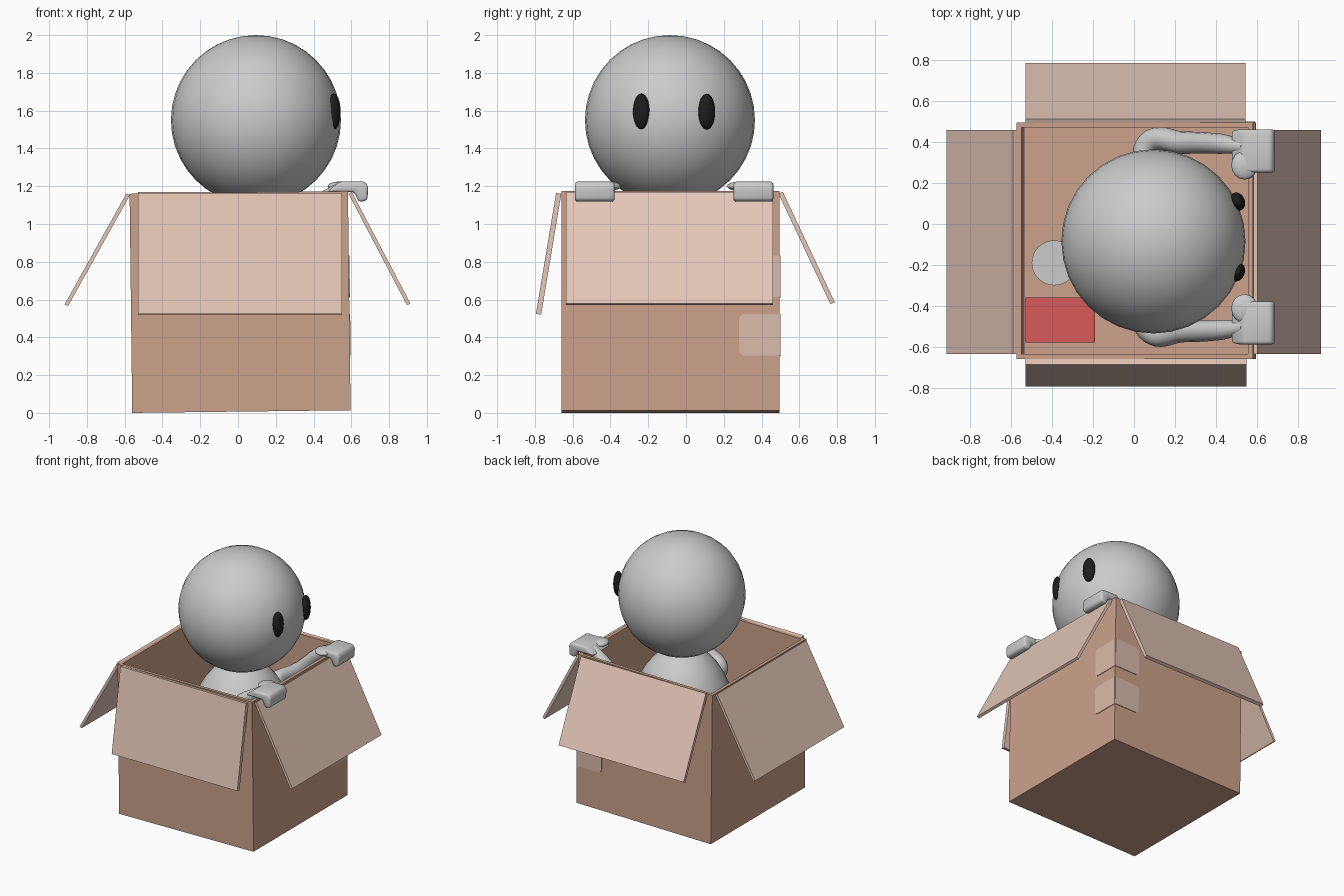
import bpy, bmesh, math
from mathutils import Matrix, Vector

if "Cube" in bpy.data.objects:
    bpy.data.objects.remove(bpy.data.objects["Cube"], do_unlink=True)


def material(name, rgb):
    m = bpy.data.materials.new(name)
    m.use_nodes = True
    m.diffuse_color = (*rgb, 1)
    m.node_tree.nodes["Principled BSDF"].inputs["Base Color"].default_value = (*rgb, 1)
    return m


CARD = material("cardboard", (0.6, 0.36, 0.255))
FLAP = material("pale cardboard", (0.78, 0.57, 0.48))
TAPE = material("tape", (0.71, 0.5, 0.41))
GREY = material("grey", (0.6, 0.6, 0.6))
BLACK = material("black", (0.012, 0.012, 0.012))
RED = material("red", (0.69, 0.1, 0.1))

# the carton leans very slightly
TILT = Matrix.Translation((0.018, -0.082, 0.007)) @ Matrix.Rotation(-0.012, 4, 'Y')
HALF, HEIGHT, WALL = 0.578, 1.16, 0.035


def finish(bm, name, mat, matrix=None, smooth=False):
    if matrix:
        bm.transform(matrix)
    bmesh.ops.recalc_face_normals(bm, faces=bm.faces)
    me = bpy.data.meshes.new(name)
    bm.to_mesh(me)
    bm.free()
    me.materials.append(mat)
    ob = bpy.data.objects.new(name, me)
    bpy.context.collection.objects.link(ob)
    for p in me.polygons:
        p.use_smooth = smooth
    return ob


def prism(name, points, direction, mat, matrix=None, smooth=False):
    """Extrude a flat outline along a direction."""
    bm = bmesh.new()
    face = bm.faces.new([bm.verts.new(p) for p in points])
    new = bmesh.ops.extrude_face_region(bm, geom=[face])["geom"]
    verts = [v for v in new if isinstance(v, bmesh.types.BMVert)]
    bmesh.ops.translate(bm, verts=verts, vec=direction)
    return finish(bm, name, mat, matrix, smooth)


def block(name, low, high, mat, matrix=None):
    (x0, y0, z0), (x1, y1, z1) = low, high
    outline = [(x0, y0, z0), (x1, y0, z0), (x1, y1, z0), (x0, y1, z0)]
    return prism(name, outline, (0, 0, z1 - z0), mat, matrix)


def ellipsoid(name, centre, radii, mat, segments=32, turn=0):
    bm = bmesh.new()
    bmesh.ops.create_uvsphere(bm, u_segments=segments, v_segments=segments // 2 + 4, radius=1)
    m = Matrix.Translation(centre) @ Matrix.Rotation(turn, 4, 'Z') @ Matrix.Diagonal((*radii, 1))
    return finish(bm, name, mat, m, True)


# open carton: a cube hollowed from its top face
bm = bmesh.new()
bmesh.ops.create_cube(bm, size=1)
bm.transform(Matrix.Translation((0, 0, HEIGHT / 2)) @ Matrix.Diagonal((2 * HALF, 2 * HALF, HEIGHT, 1)))
bm.normal_update()
top = max(bm.faces, key=lambda f: f.calc_center_median().z)
for step in (WALL, 0.001):
    bmesh.ops.inset_region(bm, faces=[top], thickness=step)
bmesh.ops.translate(bm, verts=list(top.verts), vec=(0, 0, WALL - HEIGHT))
finish(bm, "carton", CARD, TILT)


# folded-out flaps: hinge and tip are (outward coordinate, height)
def flap(name, axis, hinge, tip, start, end, thick):
    a, b = Vector(hinge), Vector(tip)
    d = (b - a).normalized()
    n = Vector((-d.y, d.x))
    n *= thick * (1 if n.y > 0 else -1)
    corners = [a, b, b + n, a + n]
    if axis == 'X':
        points, along = [(c.x, start, c.y) for c in corners], (0, end - start, 0)
    else:
        points, along = [(start, c.x, c.y) for c in corners], (end - start, 0, 0)
    return prism(name, points, along, FLAP)


flap("left_flap", 'X', (0.585, 1.16), (0.895, 0.57), -0.635, 0.46, 0.02)
flap("right_flap", 'X', (-0.573, 1.152), (-0.9, 0.565), -0.635, 0.46, 0.02)
flap("front_flap", 'Y', (-0.66, 1.16), (-0.767, 0.52), -0.53, 0.55, 0.028)
flap("back_flap", 'Y', (0.49, 1.16), (0.765, 0.575), -0.53, 0.545, 0.025)


# tape strips wrapped round the back left corner, rounded at the free ends
def strip_outline(z0, z1, length, r=0.03):
    pts = [(0, z1), (0, z0)]
    for cz, begin in ((z0 + r, -90), (z1 - r, -180)):
        for i in range(5):
            t = math.radians(begin - 22.5 * i)
            pts.append((r - length + r * math.cos(t), cz + r * math.sin(t)))
    return pts


for name, z0, z1 in (("lower", 0.29, 0.51), ("upper", 0.6, 0.82)):
    outline = strip_outline(z0, z1, 0.215)
    prism(name + "_tape_side", [(HALF, HALF + s, z) for s, z in outline], (0.004, 0, 0), TAPE, TILT)
    prism(name + "_tape_back", [(HALF + s, HALF, z) for s, z in outline], (0, 0.004, 0), TAPE, TILT)

# things lying on the carton floor
block("red_book", (-0.53, -0.58, 0.045), (-0.19, -0.36, 0.09), RED)
block("book_label", (-0.5, -0.55, 0.089), (-0.3, -0.42, 0.094), RED)
bm = bmesh.new()
bmesh.ops.create_cone(bm, cap_ends=True, segments=32, radius1=0.11, radius2=0.11, depth=0.03)
finish(bm, "disc", GREY, Matrix.Translation((-0.39, -0.19, 0.06)))

# head and egg-shaped body
ellipsoid("head", (0.095, -0.085, 1.55), (0.45, 0.45, 0.45), GREY, 32)
ellipsoid("body", (0.08, -0.07, 0.6), (0.37, 0.37, 0.55), GREY, 32)

# eyes, arms and hands on both sides
MID = -0.063
for side, s in (("left", 1), ("right", -1)):
    ellipsoid(side + "_eye", (0.507, MID + s * 0.173, 1.595), (0.034, 0.046, 0.095), BLACK, 24, s * 0.4)

    cu = bpy.data.curves.new(side + "_arm", 'CURVE')
    cu.dimensions = '3D'
    cu.bevel_depth = 0.058
    cu.bevel_resolution = 4
    cu.resolution_u = 8
    cu.use_fill_caps = True
    path = [(0.06, 0.3, 0.83, 1), (0.07, 0.455, 0.82, 1), (0.24, 0.46, 0.93, 0.95),
            (0.42, 0.455, 1.1, 0.85), (0.54, 0.44, 1.185, 0.6)]
    sp = cu.splines.new('BEZIER')
    sp.bezier_points.add(len(path) - 1)
    for p, (x, y, z, r) in zip(sp.bezier_points, path):
        p.co = (x, MID + s * y, z)
        p.radius = r
        p.handle_left_type = p.handle_right_type = 'AUTO'
    cu.materials.append(GREY)
    arm = bpy.data.objects.new(side + "_arm", cu)
    bpy.context.collection.objects.link(arm)
    bpy.ops.object.select_all(action='DESELECT')
    arm.select_set(True)
    bpy.context.view_layer.objects.active = arm
    bpy.ops.object.convert(target='MESH')
    for p in bpy.context.object.data.polygons:
        p.use_smooth = True

    # hand bent over the rim
    profile = [(0.47, 1.17), (0.54, 1.225), (0.67, 1.225), (0.69, 1.2),
               (0.685, 1.125), (0.64, 1.115), (0.615, 1.17)]
    y = MID + s * 0.42
    hand = prism(side + "_hand", [(x, y - 0.105, z) for x, z in profile], (0, 0.21, 0), GREY, None, True)
    bev = hand.modifiers.new("round", 'BEVEL')
    bev.width = 0.025
    bev.segments = 3
    bev.limit_method = 'ANGLE'
    bev.angle_limit = math.radians(25)
    ellipsoid(side + "_thumb", (0.54, MID + s * 0.35, 1.2), (0.065, 0.07, 0.025), GREY, 16)
